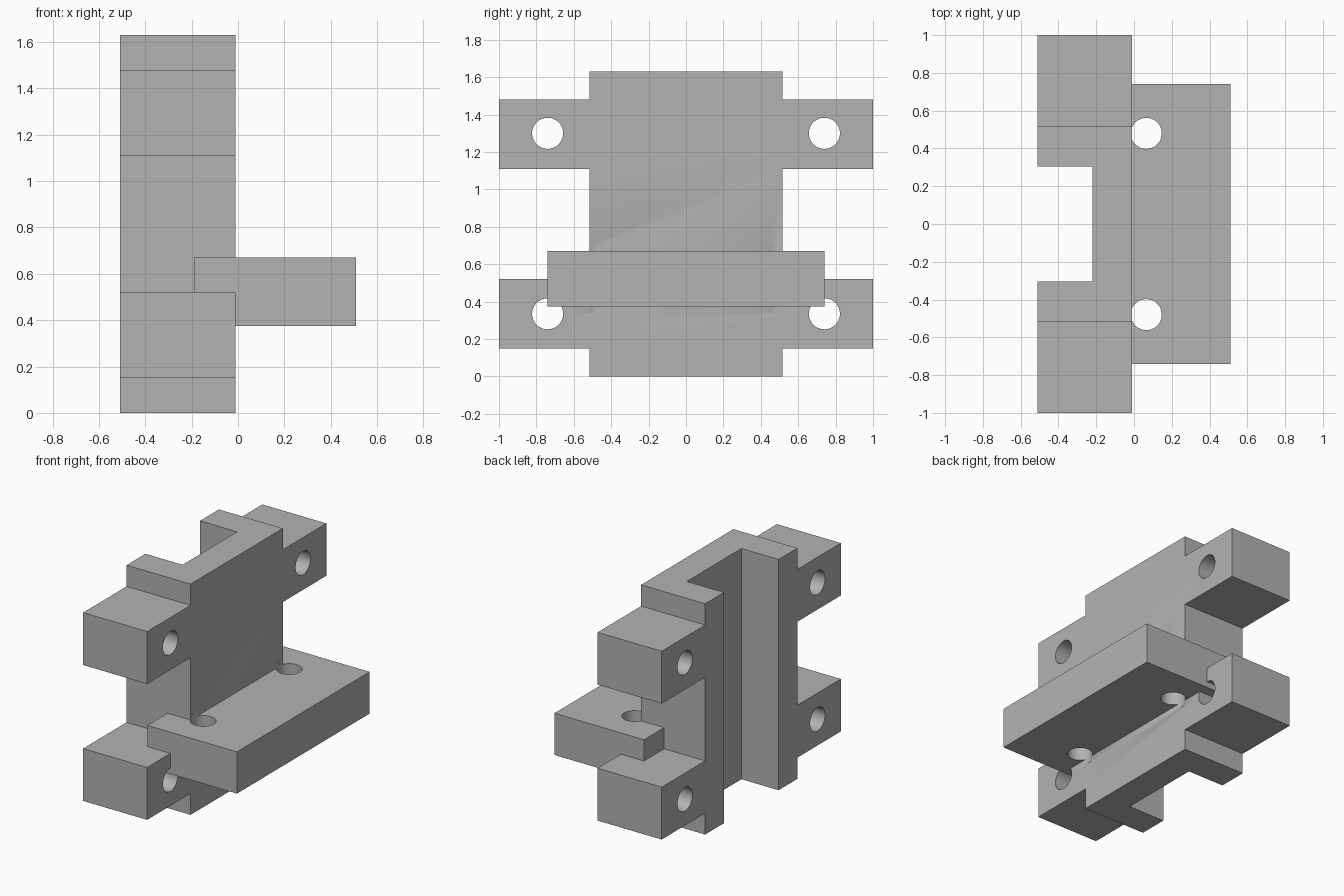
import bpy, bmesh, math
from mathutils import Vector

cube = bpy.data.objects.get("Cube")
if cube:
    bpy.data.objects.remove(cube, do_unlink=True)

grey = bpy.data.materials.new("plain_grey")
grey.use_nodes = True
colour = (0.45, 0.45, 0.45, 1)
grey.diffuse_color = colour
grey.node_tree.nodes["Principled BSDF"].inputs["Base Color"].default_value = colour


def add_object(name, bm):
    mesh = bpy.data.meshes.new(name)
    bmesh.ops.recalc_face_normals(bm, faces=bm.faces)
    bm.to_mesh(mesh)
    bm.free()
    mesh.materials.append(grey)
    obj = bpy.data.objects.new(name, mesh)
    bpy.context.collection.objects.link(obj)
    return obj


def box(name, low, high):
    low, high = Vector(low), Vector(high)
    bm = bmesh.new()
    bmesh.ops.create_cube(bm, size=1)
    bmesh.ops.scale(bm, vec=high - low, verts=bm.verts)
    bmesh.ops.translate(bm, vec=(low + high) / 2, verts=bm.verts)
    return add_object(name, bm)


def cylinder(name, centre, radius, length, axis):
    bm = bmesh.new()
    bmesh.ops.create_cone(bm, cap_ends=True, segments=64, radius1=radius,
                          radius2=radius, depth=length)
    turn = Vector((0, 0, 1)).rotation_difference(Vector(axis)).to_matrix()
    bmesh.ops.rotate(bm, matrix=turn, verts=bm.verts)
    bmesh.ops.translate(bm, vec=centre, verts=bm.verts)
    return add_object(name, bm)


def combine(target, tool, operation):
    # Apply a boolean, then drop the helper
    mod = target.modifiers.new(operation.lower(), 'BOOLEAN')
    mod.object, mod.operation, mod.solver = tool, operation, 'EXACT'
    bpy.context.view_layer.objects.active = target
    bpy.ops.object.modifier_apply(modifier=mod.name)
    bpy.data.objects.remove(tool, do_unlink=True)


# Upright block with four ears: mirrored side outline extruded along x
back, face = -0.51, -0.01
half = [(0.515, 0), (0.515, 0.15), (1, 0.15), (1, 0.52), (0.515, 0.52),
        (0.515, 1.11), (1, 1.11), (1, 1.48), (0.515, 1.48), (0.515, 1.63)]
outline = half + [(-y, z) for y, z in reversed(half)]
bm = bmesh.new()
profile = bm.faces.new([bm.verts.new((back, y, z)) for y, z in outline])
sweep = bmesh.ops.extrude_face_region(bm, geom=[profile])
moved = [v for v in sweep["geom"] if isinstance(v, bmesh.types.BMVert)]
bmesh.ops.translate(bm, vec=(face - back, 0, 0), verts=moved)
bracket = add_object("bracket", bm)

# Full-height channel in the rear side
combine(bracket, box("channel_cutter", (-0.7, -0.305, -0.2), (-0.22, 0.305, 1.9)), 'DIFFERENCE')

# Bolt holes through the ears
for y in (-0.74, 0.74):
    for z in (0.335, 1.3):
        combine(bracket, cylinder("ear_hole", (-0.26, y, z), 0.083, 1, (1, 0, 0)), 'DIFFERENCE')

# Shelf plate let into the block, with two vertical holes
combine(bracket, box("shelf_plate", (-0.19, -0.74, 0.375), (0.51, 0.74, 0.67)), 'UNION')
for y in (-0.48, 0.48):
    combine(bracket, cylinder("shelf_hole", (0.065, y, 0.52), 0.082, 0.36, (0, 0, 1)), 'DIFFERENCE')

bpy.ops.object.select_all(action='DESELECT')
bracket.select_set(True)
bpy.context.view_layer.objects.active = bracket
bpy.ops.object.shade_smooth_by_angle(angle=math.radians(30))
